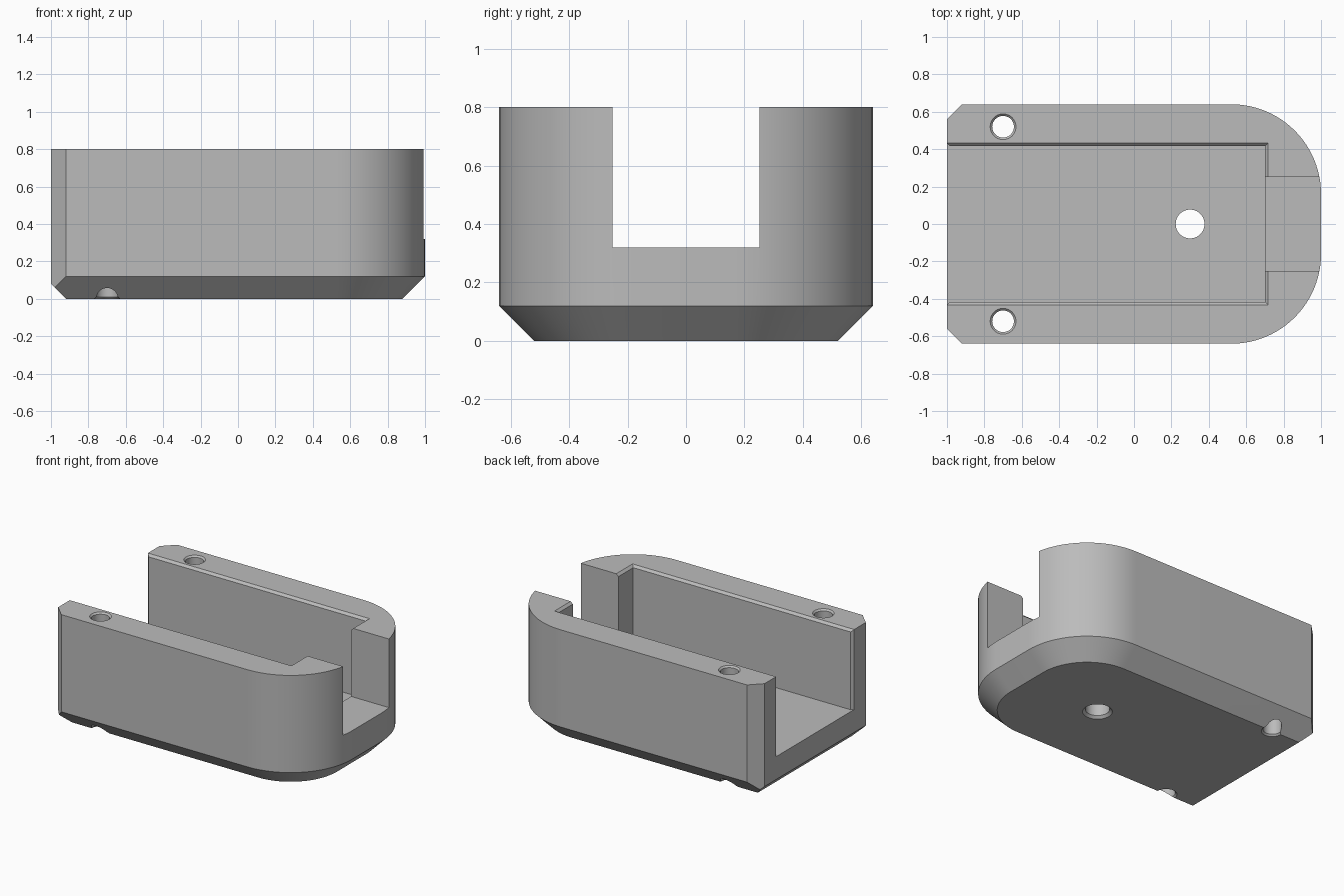
import bpy, bmesh, math
from mathutils import Vector

old = bpy.data.objects.get("Cube")
if old:
    bpy.data.objects.remove(old, do_unlink=True)

grey = bpy.data.materials.new("plain_grey")
grey.use_nodes = True
grey.diffuse_color = (0.5, 0.5, 0.5, 1)
grey.node_tree.nodes["Principled BSDF"].inputs["Base Color"].default_value = (0.5, 0.5, 0.5, 1)


def loft(name, rings, planes=()):
    """Skin (outline, z) rings, cap them, then trim with planes."""
    bm = bmesh.new()
    loops = [[bm.verts.new((x, y, z)) for x, y in pts] for pts, z in rings]
    n = len(loops[0])
    for a, b in zip(loops, loops[1:]):
        for i in range(n):
            j = (i + 1) % n
            bm.faces.new((a[i], a[j], b[j], b[i]))
    bm.faces.new(loops[0][::-1])
    bm.faces.new(loops[-1])
    for co, no in planes:
        cut = bmesh.ops.bisect_plane(bm, geom=bm.verts[:] + bm.edges[:] + bm.faces[:],
                                     plane_co=co, plane_no=no, clear_outer=True)
        edges = [e for e in cut["geom_cut"] if isinstance(e, bmesh.types.BMEdge)]
        bmesh.ops.contextual_create(bm, geom=edges)
    bmesh.ops.recalc_face_normals(bm, faces=bm.faces[:])
    mesh = bpy.data.meshes.new(name)
    bm.to_mesh(mesh)
    bm.free()
    mesh.materials.append(grey)
    ob = bpy.data.objects.new(name, mesh)
    bpy.context.collection.objects.link(ob)
    return ob


def mirrored(half):
    """Close a +y half outline with its mirror image."""
    return half + [(x, -y) for x, y in reversed(half)]


def body_outline(inset):
    r = 0.48 - inset
    arc = [(0.52 + r * math.sin(t), 0.16 + r * math.cos(t))
           for t in (math.pi / 2 * i / 24 for i in range(25))]
    return mirrored([(-1, 0.64 - inset)] + arc)


def rect(x0, x1, w):
    return mirrored([(x0, w), (x1, w)])


def circle(cx, cy, r, n=40):
    return [(cx + r * math.cos(2 * math.pi * i / n),
             cy + r * math.sin(2 * math.pi * i / n)) for i in range(n)]


def hole(name, x, y, r, lip):
    """Through hole with a small countersink at both ends."""
    e = 0.05
    return loft(name, [(circle(x, y, r + lip + e), -e), (circle(x, y, r), lip),
                       (circle(x, y, r), 0.8 - lip), (circle(x, y, r + lip + e), 0.8 + e)])


# Body: chamfered base, rounded nose, bevelled rear edges
body = loft("housing_body",
            [(body_outline(0.12), 0), (body_outline(0), 0.12), (body_outline(0), 0.8)],
            [(Vector((-0.92, 0, 0)), Vector((-1, 0, -1))),
             (Vector((-0.92, 0.64, 0)), Vector((-1, 1, 0))),
             (Vector((-0.92, -0.64, 0)), Vector((-1, -1, 0)))])

# Cutters: open channel with flared mouth, bevelled rim, nose notch, holes
cutters = [
    loft("channel_cutter", [(mirrored([(-1.1, 0.532), (-0.984, 0.416), (0.7, 0.416)]), z)
                            for z in (0.24, 0.9)]),
    loft("rim_cutter", [(rect(-1.2, 0.6, 0.316), 0.684), (rect(-1.2, 0.816, 0.532), 0.9)]),
    loft("notch_cutter", [(rect(0.6, 1.1, 0.252), z) for z in (0.32, 0.9)]),
    hole("center_hole_cutter", 0.3, 0, 0.077, 0.017),
    hole("left_hole_cutter", -0.7, 0.52, 0.058, 0.011),
    hole("right_hole_cutter", -0.7, -0.52, 0.058, 0.011),
]

bpy.ops.object.select_all(action="DESELECT")
bpy.context.view_layer.objects.active = body
body.select_set(True)
for c in cutters:
    c.hide_render = True
    mod = body.modifiers.new(c.name, "BOOLEAN")
    mod.operation = "DIFFERENCE"
    mod.solver = "EXACT"
    mod.object = c
    bpy.ops.object.modifier_apply(modifier=mod.name)
    bpy.data.objects.remove(c, do_unlink=True)

bpy.ops.object.shade_smooth_by_angle(angle=math.radians(25))
